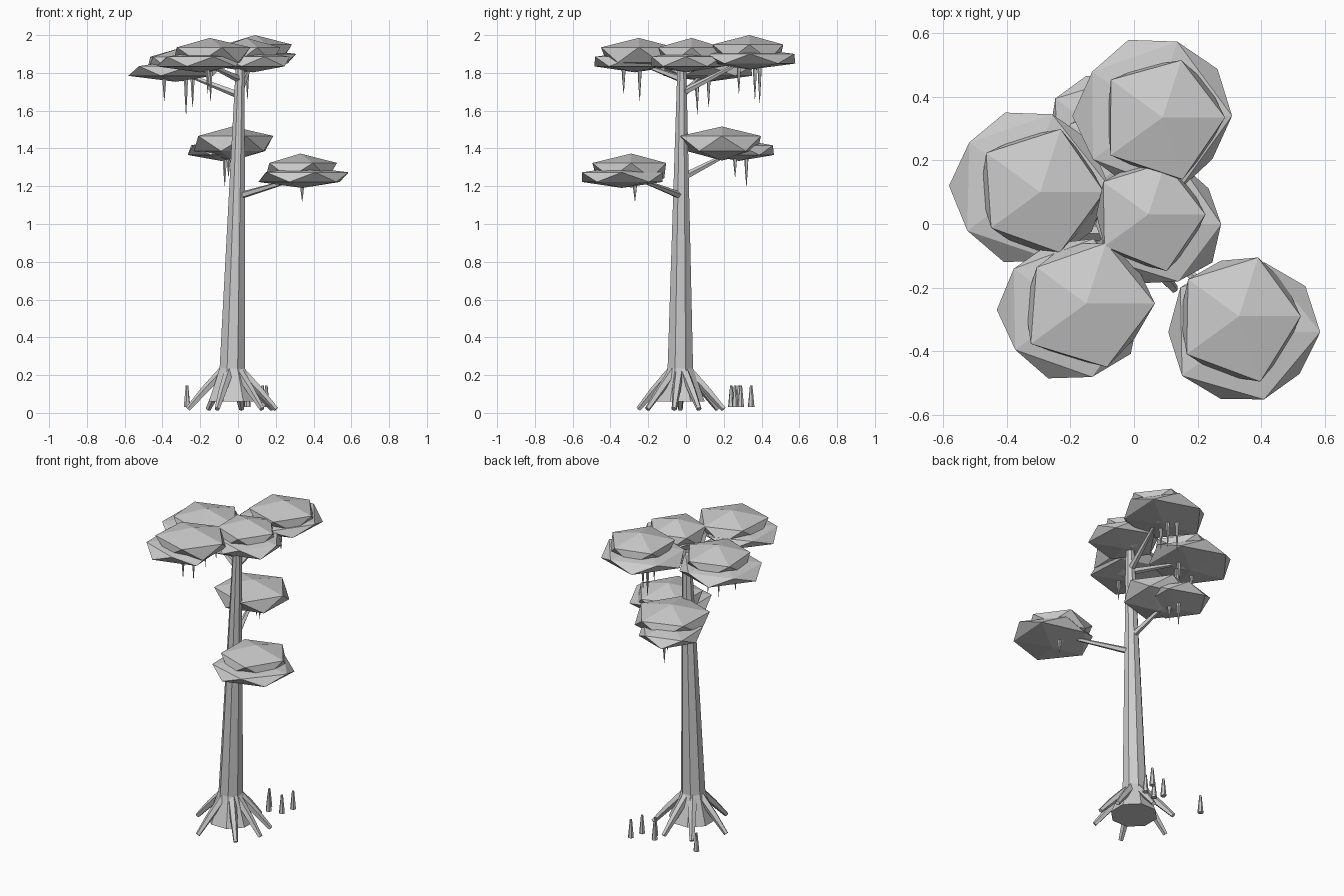
import bpy, bmesh, math, random
from mathutils import Vector

random.seed(4)
cube = bpy.data.objects.get("Cube")
if cube:
    bpy.data.objects.remove(cube, do_unlink=True)

grey = bpy.data.materials.new("pale_grey")
grey.use_nodes = True
colour = (0.6, 0.6, 0.6, 1)
grey.diffuse_color = colour
grey.node_tree.nodes["Principled BSDF"].inputs["Base Color"].default_value = colour


def finish(name, bm):
    bmesh.ops.recalc_face_normals(bm, faces=bm.faces)
    mesh = bpy.data.meshes.new(name)
    bm.to_mesh(mesh)
    bm.free()
    mesh.materials.append(grey)
    obj = bpy.data.objects.new(name, mesh)
    bpy.context.collection.objects.link(obj)
    return obj


def tube(name, stations, sides, upright=False):
    """Skin rings along (point, radius) stations and cap both ends."""
    bm = bmesh.new()
    pts = [Vector(p) for p, r in stations]
    axis = Vector((0, 0, 1)) if upright else (pts[-1] - pts[0]).normalized()
    u = axis.orthogonal().normalized()
    v = axis.cross(u)
    rings = []
    for p, (_, r) in zip(pts, stations):
        angles = [math.tau * (i + 0.5) / sides for i in range(sides)]
        rings.append([bm.verts.new(p + r * (math.cos(a) * u + math.sin(a) * v)) for a in angles])
    for low, high in zip(rings, rings[1:]):
        for i in range(sides):
            j = (i + 1) % sides
            bm.faces.new((low[i], low[j], high[j], high[i]))
    bm.faces.new(rings[0])
    bm.faces.new(rings[-1])
    return finish(name, bm)


def leaf_pad(name, centre, radius, height, under):
    """Squashed, slightly irregular faceted ball."""
    bm = bmesh.new()
    bmesh.ops.create_icosphere(bm, subdivisions=1, radius=1)
    for v in bm.verts:
        wide = radius * random.uniform(0.98, 1.1)
        if v.co.z < 0:
            wide *= under
        v.co = Vector(centre) + Vector((v.co.x * wide, v.co.y * wide, v.co.z * height))
    return finish(name, bm)


# Trunk with flared foot
tube("trunk", [((-0.025, -0.03, 0.06), 0.14), ((-0.03, -0.03, 0.235), 0.073),
               ((0.012, -0.022, 1.85), 0.025)], 8, True)

# Splayed roots
for n, deg in enumerate((-110, -48, -8, 25, 78, 123, 180)):
    a = math.radians(deg)
    at = lambda r, z: (-0.03 + r * math.cos(a), -0.03 + r * math.sin(a), z)
    tube(f"root_{n + 1}", [(at(0.05, 0.22), 0.026), (at(0.15, 0.115), 0.022),
                           (at(0.235, 0.02), 0.014)], 5)

# Foliage clusters: upper x, y, radius, lower x, y, radius, top height
clusters = {
    "back": (0.09, 0.335, 0.21, 0.06, 0.34, 0.26, 2.0),
    "right": (-0.295, 0.1, 0.215, -0.33, 0.12, 0.26, 1.935),
    "centre": (0.045, 0.03, 0.19, 0.08, 0.0, 0.215, 1.985),
    "front": (-0.15, -0.25, 0.22, -0.2, -0.27, 0.24, 1.985),
    "low": (0.33, -0.29, 0.22, 0.34, -0.34, 0.25, 1.373),
    "middle": (-0.03, 0.19, 0.24, -0.09, 0.28, 0.2, 1.516),
}
for name, (ux, uy, ur, lx, ly, lr, top) in clusters.items():
    leaf_pad(f"{name}_upper_foliage", (ux, uy, top - 0.09), ur, 0.09, 0.92)
    leaf_pad(f"{name}_lower_foliage", (lx, ly, top - 0.125), lr, 0.057, 1)

# Branches from trunk to clusters
branches = {
    "back": ((0.01, -0.01, 1.7), (0.07, 0.28, 1.85)),
    "right": ((0.0, -0.02, 1.685), (-0.27, 0.09, 1.79)),
    "centre": ((0.012, -0.022, 1.8), (0.05, 0.02, 1.88)),
    "front": ((0.0, -0.03, 1.77), (-0.15, -0.22, 1.84)),
    "low": ((0.01, -0.03, 1.15), (0.31, -0.26, 1.24)),
    "middle": ((0.0, -0.01, 1.25), (-0.05, 0.24, 1.38)),
}
for name, (start, end) in branches.items():
    tube(f"{name}_branch", [(start, 0.02), (end, 0.009)], 5)

# Hanging vines: x, y, top, tip
vines = [(-0.39, 0.055, 1.8, 1.65), (-0.275, 0.06, 1.8, 1.58), (-0.24, 0.12, 1.8, 1.62),
         (-0.16, -0.33, 1.85, 1.69), (-0.145, -0.245, 1.85, 1.65), (0.03, 0.28, 1.86, 1.69),
         (0.05, 0.365, 1.86, 1.66), (0.0, 0.39, 1.86, 1.64), (-0.07, 0.32, 1.37, 1.2),
         (-0.05, 0.26, 1.37, 1.25), (0.34, -0.27, 1.22, 1.12)]
for n, (x, y, top, tip) in enumerate(vines):
    tube(f"vine_{n + 1}", [((x, y, top), 0.013), ((x, y, (top + tip) / 2), 0.008),
                           ((x, y, tip), 0.001)], 5)

# Small pegs sprouting behind the roots
for n, (x, y) in enumerate([(0.02, 0.29), (0.05, 0.24), (0.13, 0.26), (0.15, 0.345), (-0.27, 0.28)]):
    tube(f"sprout_{n + 1}", [((x, y, 0.03), 0.018), ((x, y, 0.145), 0.007)], 6, True)
